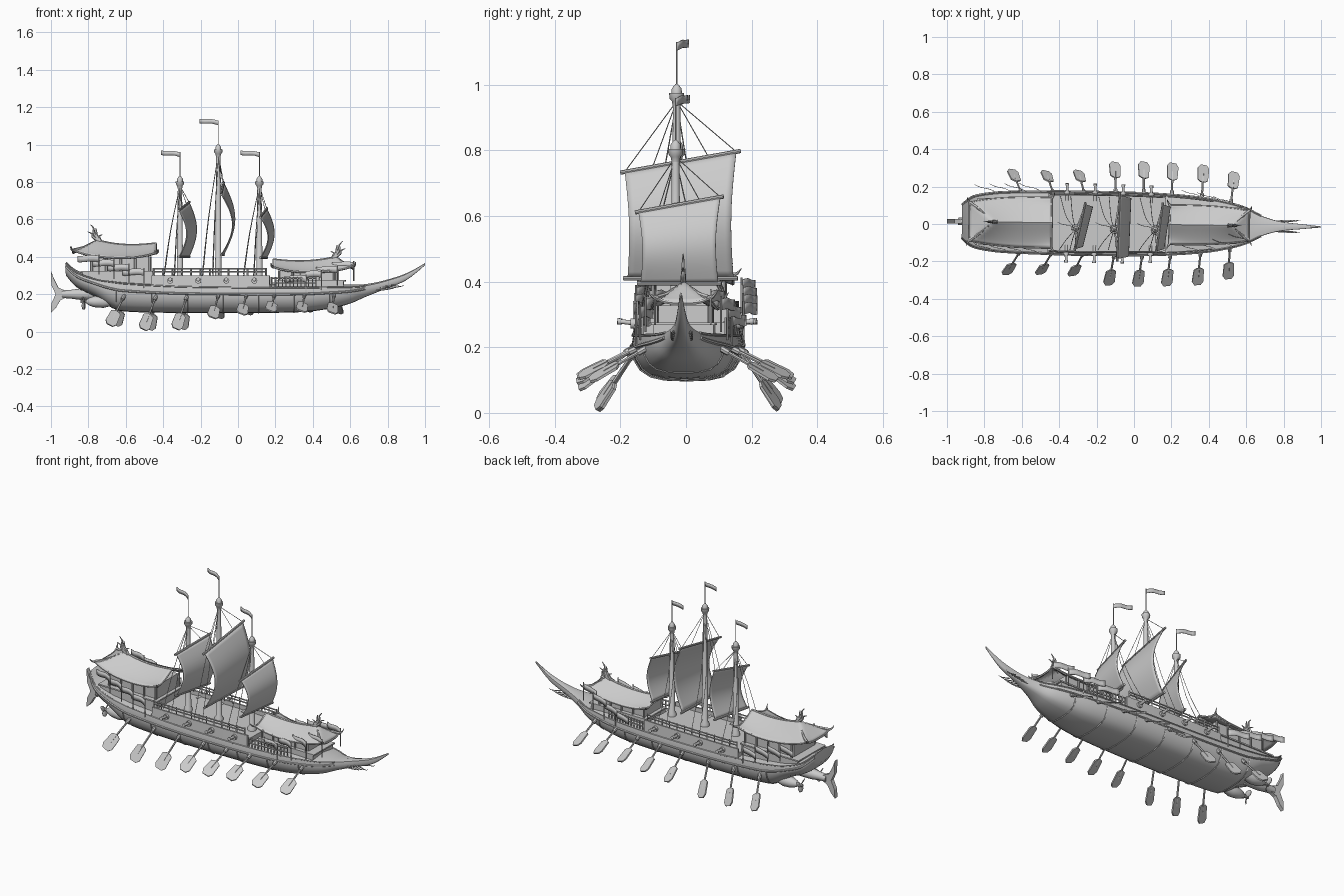
import bpy, math
from mathutils import Vector, Matrix

cube = bpy.data.objects.get("Cube")
if cube:
    bpy.data.objects.remove(cube)

GREY = (0.6, 0.6, 0.6, 1)
grey = bpy.data.materials.new("plain_grey")
grey.use_nodes = True
grey.diffuse_color = GREY
grey.node_tree.nodes["Principled BSDF"].inputs["Base Color"].default_value = GREY

# The whole ship lies at a slight yaw
YAW = Matrix.Rotation(math.radians(-0.9), 4, 'Z')
SIDES = (("left", 1), ("right", -1))


def build(name, verts, faces, smooth=True, thick=0):
    mesh = bpy.data.meshes.new(name)
    mesh.from_pydata([YAW @ Vector(v) for v in verts], [], faces)
    mesh.materials.append(grey)
    obj = bpy.data.objects.new(name, mesh)
    bpy.context.collection.objects.link(obj)
    bpy.ops.object.select_all(action='DESELECT')
    obj.select_set(True)
    bpy.context.view_layer.objects.active = obj
    bpy.ops.object.mode_set(mode='EDIT')
    bpy.ops.mesh.select_all(action='SELECT')
    bpy.ops.mesh.normals_make_consistent(inside=False)
    bpy.ops.object.mode_set(mode='OBJECT')
    if thick:
        shell = obj.modifiers.new("thickness", 'SOLIDIFY')
        shell.thickness, shell.offset = thick, 0
    if smooth:
        bpy.ops.object.shade_smooth_by_angle(angle=math.radians(40))
    return obj


def loft(name, rings, **options):
    n = len(rings[0])
    faces = [(i * n + j, i * n + (j + 1) % n, (i + 1) * n + (j + 1) % n, (i + 1) * n + j)
             for i in range(len(rings) - 1) for j in range(n)]
    faces += [tuple(range(n)), tuple(range((len(rings) - 1) * n, len(rings) * n))]
    return build(name, [p for ring in rings for p in ring], faces, **options)


def spline(points, steps=4):
    pts = [Vector(p) for p in points]
    out = []
    for i in range(len(pts) - 1):
        a, b, c, d = pts[max(i - 1, 0)], pts[i], pts[i + 1], pts[min(i + 2, len(pts) - 1)]
        for s in range(steps):
            t = s / steps
            out.append(b + (c - a) * (t / 2) + (a * 2 - b * 5 + c * 4 - d) * (t * t / 2)
                       + (b * 3 - a - c * 3 + d) * (t ** 3 / 2))
    return out + [pts[-1]]


def tube(name, points, radii, sides=8):
    pts = [Vector(p) for p in points]
    if not isinstance(radii, (list, tuple)):
        radii = [radii] * len(pts)
    rings = []
    for i, p in enumerate(pts):
        along = (pts[min(i + 1, len(pts) - 1)] - pts[max(i - 1, 0)]).normalized()
        side = along.cross(Vector((0, 1, 0) if abs(along.y) < 0.8 else (0, 0, 1))).normalized()
        up = side.cross(along)
        rings.append([p + (side * math.cos(k * math.tau / sides)
                           + up * math.sin(k * math.tau / sides)) * radii[i] for k in range(sides)])
    return loft(name, rings)


def horn(name, points, radius):
    pts = spline(points)
    return tube(name, pts, [radius * (1 - 0.9 * i / (len(pts) - 1)) for i in range(len(pts))], 6)


def sheet(name, f, nu, nv, thick):
    verts = [f(i / nu, j / nv) for i in range(nu + 1) for j in range(nv + 1)]
    faces = [(i * (nv + 1) + j, i * (nv + 1) + j + 1, (i + 1) * (nv + 1) + j + 1, (i + 1) * (nv + 1) + j)
             for i in range(nu) for j in range(nv)]
    return build(name, verts, faces, thick=thick)


def box(name, x0, x1, half, z0, z1):
    return loft(name, [[(x, -half, z0), (x, half, z0), (x, half, z1), (x, -half, z1)]
                       for x in (x0, x1)], smooth=False)


# Hull stations: x, half beam, keel height, sheer height
STATIONS = [(-.92, .09, .3, .365), (-.86, .135, .235, .315), (-.76, .155, .185, .28), (-.67, .162, .125, .265),
            (-.58, .165, .106, .255), (-.3, .17, .1, .24), (.1, .165, .1, .235), (.35, .148, .105, .235),
            (.5, .123, .125, .237), (.6, .094, .15, .238), (.68, .055, .185, .245),
            (.78, .026, .225, .267), (.9, .013, .275, .307), (1, .003, .355, .365)]
HULL = spline(STATIONS, 5)
PROFILE = [(0, 0), (.4, .02), (.65, .09), (.83, .24), (.94, .46), (1, .72), (.96, 1)]


def station(x):
    for a, b in zip(HULL, HULL[1:]):
        if x <= b[0]:
            return a.lerp(b, (x - a[0]) / (b[0] - a[0]))
    return HULL[-1]


def skin(s, fy, fz):
    return (s[0], s[1] * fy, s[2] + (s[3] - s[2]) * fz)


rings = []
for s in HULL:
    half = [skin(s, *p) for p in PROFILE]
    rings.append(half + [skin(s, 0, 1.15)] + [(x, -y, z) for x, y, z in half[:0:-1]])
loft("hull", rings)
for side, m in SIDES:
    tube(side + "_wale", [skin(s, m, .74) for s in HULL[:-15]], .006, 6)
    tube(side + "_gunwale", [skin(s, m * .97, 1) for s in HULL[:-15]], .004, 6)
    for i in range(5):
        horn(side + "_bow_whisker", [(.7 + i * .03, m * .025, .225 + i * .006),
                                     (.77 + i * .025, m * .03, .222 + i * .005),
                                     (.83 + i * .015, m * .034, .23 + i * .005)], .004)
for i in range(7):
    s = station(-.65 + i * .19)
    path = [skin(s, y * m, z) for m in (-1, 1) for y, z in (PROFILE[-2:0:-1] if m < 0 else PROFILE[:-1])]
    tube("hull_band", path, .004, 5)

# Waist bulwark, deck rails and guns
waist = [station(-.46 + .63 * i / 12) for i in range(13)]
loft("bulwark", [[(s[0], m * (s[1] - inset), z) for m, inset, z in
                  ((-1, 0.006, .2), (-1, .012, .3), (-1, .022, .3), (-1, .022, .275),
                   (1, .022, .275), (1, .022, .3), (1, .012, .3), (1, 0.006, .2))] for s in waist])


def railing(name, x0, x1, m, inset, low, high):
    marks = [station(x0 + (x1 - x0) * i / 12) for i in range(13)]
    line = lambda z: [(s[0], m * (s[1] - inset), z) for s in marks]
    for z in (high, (low + high) / 2 + .005):
        tube(name + "_rail", line(z), .004, 5)
    for x, y, z in line(low):
        tube(name + "_post", [(x, y, z), (x, y, high + .006)], .0035, 5)


for side, m in SIDES:
    railing(side + "_waist", -.45, .15, m, .017, .295, .335)
    railing(side + "_bow", .18, .42, m, .012, .225, .285)
    for x in (-.36, -.21, -.06, .09):
        y = station(x)[1]
        tube(side + "_gun", [(x, m * (y + d), .275 + d * .1) for d in (-.05, .03, .03, .042, .042)],
             [.009, .007, .01, .01, .004], 10)
        tube(side + "_gun_port", [(x, m * (y - .02), .272), (x, m * (y + .002), .272)], .016, 10)

# Oars: hull position along x, lean, reach and tip height; blades are feathered forward
OARS = [(-.6, .07, .28, .035), (-.43, .06, .275, .012), (-.265, .05, .28, .015), (-.1, .02, .328, .075),
        (.05, .015, .332, .095), (.2, .01, .328, .11), (.36, .005, .32, .11), (.515, -.005, .285, .1)]
for side, m in SIDES:
    for x, lean, reach, low in OARS:
        start = Vector((x, m * (station(x)[1] - .02), .205))
        tip = Vector((x - lean + m * .012, m * reach, low))
        along = (tip - start).normalized()
        flat = (Vector((1, 0, 0)) - along * along.x).normalized()
        lift = along.cross(flat) * -m
        wide = flat * math.cos(.35) - lift * math.sin(.35)
        normal = along.cross(wide)
        tube(side + "_oar_shaft", [start, tip - along * .05], .0055, 6)
        blade = [tip + along * a + wide * w for a, w in
                 ((-.1, -.012), (-.09, -.028), (-.02, -.032), (0, -.018),
                  (0, .018), (-.02, .032), (-.09, .028), (-.1, .012))]
        loft(side + "_oar_blade", [[p + normal * h for p in blade] for h in (-.004, .004)], smooth=False)
        tube(side + "_oar_lock", [start, start + along * .045], .01)


# Deck houses with swept, hipped roofs
def house(name, inner, outer, half, floor, eave, rise, sweep, run):
    away = 1 if outer > inner else -1
    length = abs(outer - inner)

    def roof(u, v):
        across = 2 * v - 1
        hip = min(1 - abs(across), (1 - u) * length / run)
        lift = sweep * u ** 3 * (.5 + hip) + .015 * (1 - u) ** 4
        return (inner + away * length * u, across * half * (1 - .25 * u ** 3),
                eave + lift + rise * hip ** 1.25 + .015 * abs(across) ** 4 * abs(2 * u - 1) ** 3)

    hip_at = 1 - run / length
    sheet(name + "_roof", roof, 28, 16, .009)
    tube(name + "_ridge", [roof(hip_at * i / 10, .5) for i in range(11)], .007, 6)
    for v in (0, 1):
        tube(name + "_eave", [roof(i / 12, v) for i in range(13)], .006, 6)
        horn(name + "_hip_beam", [roof(hip_at + (1 - hip_at) * t, .5 + (v - .5) * t) for t in (1, .6, .3, 0)], .01)
        for u, w in ((0, -1), (1, 1)):
            x, y, z = roof(u, v)
            k = 1 if v else -1
            horn(name + "_roof_corner", [(x, y, z), (x + away * w * .01, y + k * .015, z + .006),
                                         (x + away * w * .014, y + k * .028, z + .022)], .008)
    for u in (0, 1):
        tube(name + "_end_eave", [roof(u, i / 8) for i in range(9)], .006, 6)
    box(name + "_walls", inner + away * .03, outer - away * .09, half * .72, floor, eave + .012)
    box(name + "_gallery", inner + away * .015, outer - away * .05, half * .88, floor, (floor + eave) / 2)
    box(name + "_ledge", inner + away * .01, outer - away * .04, half * .93, (floor + eave) / 2, (floor + eave) / 2 + .008)
    for v in (-1, 1):
        for i in range(5):
            x = inner + away * (.03 + (length - .13) * i / 4)
            tube(name + "_pillar", [(x, v * half * .8, floor), (x, v * half * .8, eave + .012)], .006, 6)
    # Crest of curling horns at the ridge end
    x, y, z = roof(hip_at, .5)
    for reach, height in ((.05, .045), (.035, .085), (.005, .065), (-.03, .03)):
        horn(name + "_crest", [(x - away * .02, 0, z - .01), (x + away * reach * .4, 0, z + height * .4),
                               (x + away * reach * .5, 0, z + height * .75), (x + away * reach, 0, z + height)], .011)


house("stern_house", -.44, -.88, .135, .24, .39, .066, .06, .125)
house("bow_house", .19, .615, .105, .22, .315, .055, .04, .09)


# Streaming flags, all blown the same way
def flag(name, x, y, z, length, height, rise):
    sheet(name, lambda u, v: (x - length * u, y + length * .36 * u + .004 * math.sin(u * 6),
                              z - height * v + rise * u + .004 * math.sin(u * 5)), 8, 1, .003)


for side, m in SIDES:
    for where, first, base, step in (("stern", -.74, .405, .08), ("bow", .62, .37, -.085)):
        for i in range(4):
            x = first + i * step
            y, z = m * station(x)[1], base - i * .024
            tube(f"{side}_{where}_flag_pole", [(x, y, z - .1), (x, y, z + .008)], .003, 5)
            flag(f"{side}_{where}_flag", x, y, z, .115, .034, .004)

# Masts with lookouts, pennants, sails and rigging
MASTS = [("mizzen", -.31, .81, .67, .4, .12, .05), ("main", -.105, .98, .765, .41, .17, .008),
         ("fore", .115, .81, .635, .395, .125, .03)]
for name, x, top, yard, foot, half, twist in MASTS:
    y = -.03
    tube(name + "_mast", [(x, y, .25), (x, y, .29), (x, y, .3), (x, y, top)], [.024, .024, .017, .011], 12)
    tube(name + "_lookout", [(x, y, top + d) for d in (-.045, -.03, -.022, -.006, -.006, .008, .022)],
         [.012, .015, .022, .023, .016, .015, .004], 12)
    tube(name + "_pennant_pole", [(x, y, top), (x, y, top + .15)], .0025, 6)
    flag(name + "_pennant", x, y, top + .147, .1, .024, .015)

    def spar(t, low, x=x, yard=yard, foot=foot, half=half, twist=twist):
        side = 2 * t - 1
        return Vector((x + .022 + twist * .5 * side, -.018 + side * half * (.95 if low else 1),
                       foot if low else yard + side * half * .18))

    def cloth(u, v):
        p = spar(u, False).lerp(spar(u, True), v)
        swell = math.sin(math.pi * v)
        p.x += (.06 if name == "main" else .04) * swell
        p.y -= (2 * u - 1) * .01 * swell
        return p

    sheet(name + "_sail", cloth, 16, 16, .005)
    for low in (False, True):
        tube(name + "_yard", [spar(t, low) for t in (-.04, 1.04)], .0065)
    for t, m in ((0, -1), (1, 1)):
        head = (x, y, top - .03)
        tube(name + "_yard_lift", [head, spar(t, False)], .0015, 4)
        tube(name + "_inner_lift", [head, spar(.5 + m * .25, False)], .0015, 4)
        for back in (.03, .085):
            tube(name + "_shroud", spline([head, (x - back * .6, y + m * .06, (top + .3) * .48),
                                           (x - back, m * .14, .3)]), .0018, 4)

# Fish tail behind the stern
tail = spline([(-.75, 0, .2, .03), (-.84, 0, .2, .03), (-.89, 0, .2, .024), (-.94, 0, .2, .02)], 4)
tube("tail_stock", [p[:3] for p in tail], [p[3] for p in tail], 10)
fin = [(-.92, .218), (-.96, .235), (-.985, .285), (-1, .325), (-.998, .25), (-.975, .2),
       (-.998, .15), (-1, .1), (-.975, .125), (-.95, .168), (-.92, .182)]
loft("tail_fin", [[(x, y, z) for x, z in fin] for y in (-.012, .012)], smooth=False)

# Propeller pods under the stern
for side, m in SIDES:
    y, z = m * .085, .16
    tube(side + "_pod", [(-.81, y, z), (-.795, y, z), (-.77, y, z), (-.72, y, z), (-.67, y, z)],
         [.01, .02, .029, .033, .02], 12)
    tube(side + "_propeller_shaft", [(-.84, y, z), (-.8, y, z)], .008)
    tube(side + "_pod_strut", [(-.74, y, z), (-.74, y, z + .07)], .012)
    for k in range(3):
        a = k * math.tau / 3 + .5
        out, turn = Vector((0, math.cos(a), math.sin(a))), Vector((.6, -math.sin(a), math.cos(a)))
        hub = Vector((-.825, y, z))
        sheet(side + "_propeller_blade", lambda u, v: hub + out * .042 * u
              + turn * (v - .5) * .026 * math.sin(.4 + 2.3 * u), 5, 2, .004)
